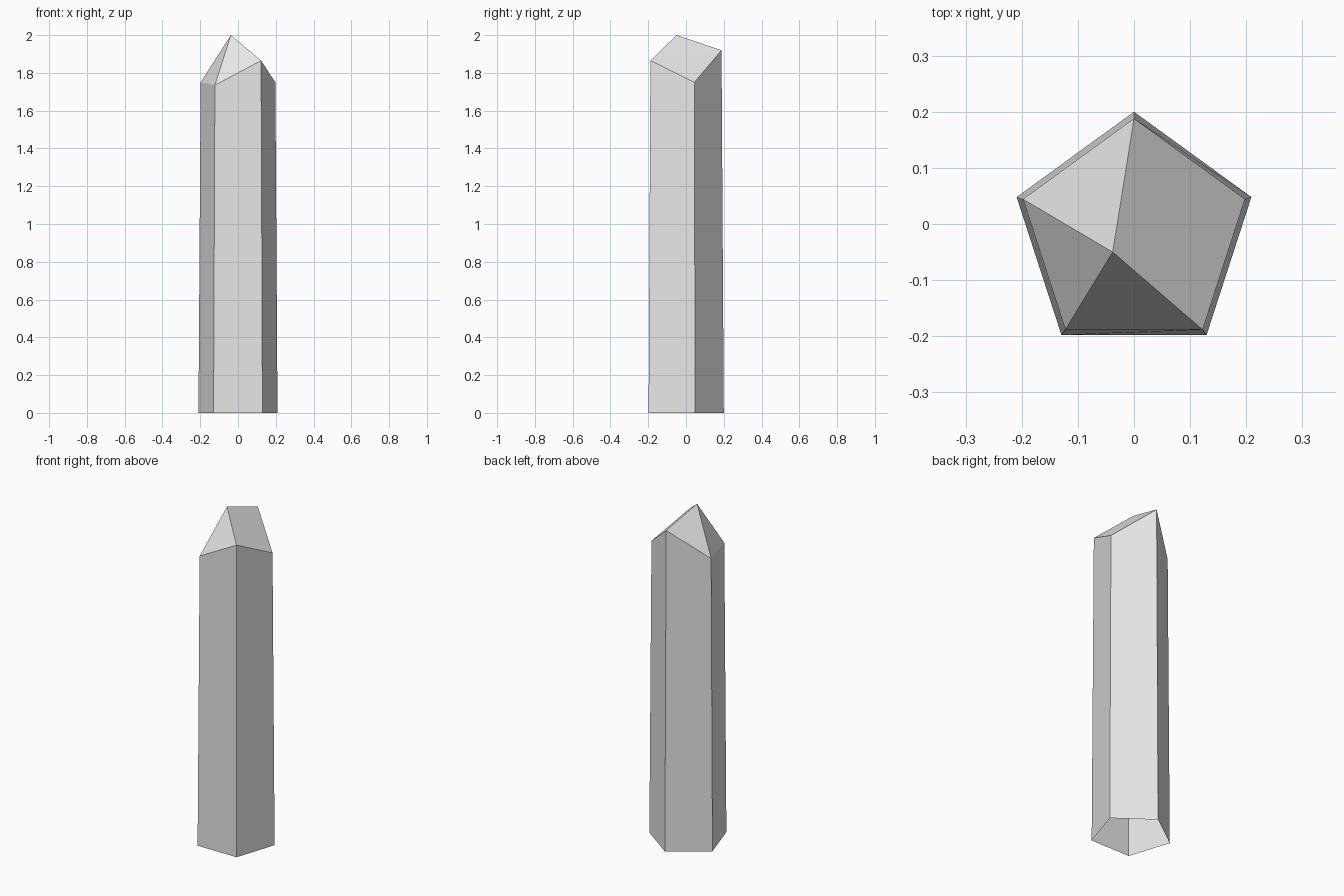
import bpy
import bmesh
from math import cos, sin, tau

cube = bpy.data.objects.get("Cube")
if cube:
    bpy.data.objects.remove(cube, do_unlink=True)

# Single stone colour
stone = bpy.data.materials.new("pale_grey_stone")
stone.use_nodes = True
grey = (0.8, 0.8, 0.8, 1.0)
stone.diffuse_color = grey
stone.node_tree.nodes["Principled BSDF"].inputs["Base Color"].default_value = grey

SIDES = 5
BASE_RADIUS, TOP_RADIUS = 0.22, 0.208
CENTRE_Y = -0.02
# Rim heights counter-clockwise from the back corner
RIM_HEIGHTS = (1.92, 1.75, 1.735, 1.865, 1.75)
APEX = (-0.038, -0.05, 2.0)

bm = bmesh.new()


def ring(radius, heights):
    """Pentagon of vertices with one corner pointing to the back."""
    verts = []
    for i, z in enumerate(heights):
        a = tau * (i / SIDES + 0.25)
        verts.append(bm.verts.new((radius * cos(a), CENTRE_Y + radius * sin(a), z)))
    return verts


# Tapered shaft, open underneath
base = ring(BASE_RADIUS, [0.0] * SIDES)
rim = ring(TOP_RADIUS, RIM_HEIGHTS)
for i in range(SIDES):
    j = (i + 1) % SIDES
    bm.faces.new((base[i], base[j], rim[j], rim[i]))

# Slanted tip: three facets to the apex, and a broad facet on the left
apex = bm.verts.new(APEX)
for i in range(3):
    bm.faces.new((rim[i], rim[i + 1], apex))
bm.faces.new((rim[3], rim[0], apex))
bm.faces.new((rim[3], rim[4], rim[0]))

mesh = bpy.data.meshes.new("crystal_pillar")
bm.to_mesh(mesh)
bm.free()
mesh.materials.append(stone)
pillar = bpy.data.objects.new("crystal_pillar", mesh)
bpy.context.collection.objects.link(pillar)
